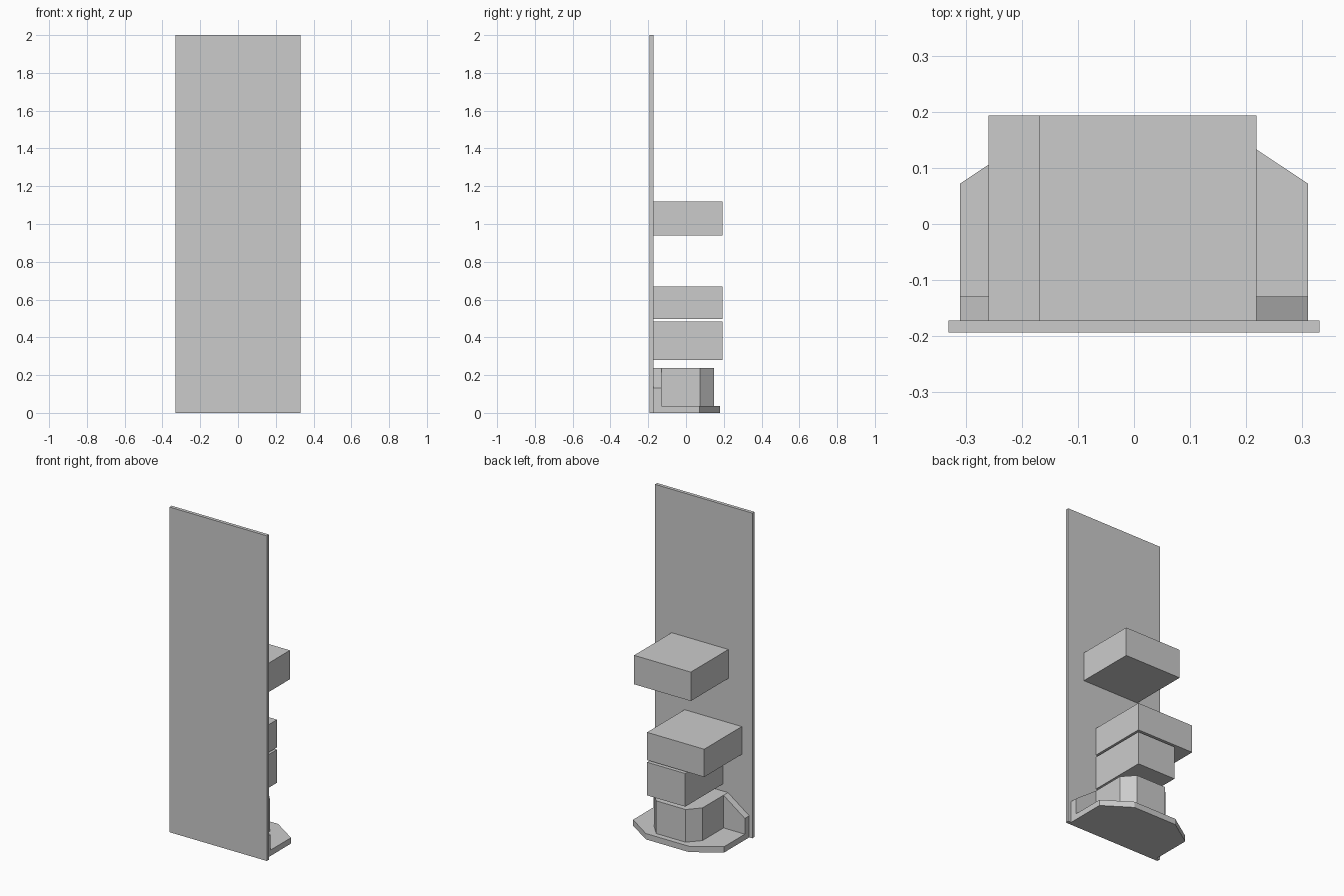
import bpy
import bmesh

cube = bpy.data.objects.get("Cube")
if cube:
    bpy.data.objects.remove(cube, do_unlink=True)

# One plain grey for the whole model
grey = bpy.data.materials.new("plain_grey")
grey.use_nodes = True
colour = (0.6, 0.6, 0.6, 1)
grey.diffuse_color = colour
grey.node_tree.nodes["Principled BSDF"].inputs["Base Color"].default_value = colour


def extrude(name, outline, offset):
    """Flat outline pushed along an offset vector into a solid."""
    bm = bmesh.new()
    face = bm.faces.new([bm.verts.new(p) for p in outline])
    result = bmesh.ops.extrude_face_region(bm, geom=[face], use_keep_orig=True)
    verts = [g for g in result["geom"] if isinstance(g, bmesh.types.BMVert)]
    bmesh.ops.translate(bm, verts=verts, vec=offset)
    bmesh.ops.recalc_face_normals(bm, faces=bm.faces)
    mesh = bpy.data.meshes.new(name)
    bm.to_mesh(mesh)
    bm.free()
    mesh.materials.append(grey)
    obj = bpy.data.objects.new(name, mesh)
    bpy.context.collection.objects.link(obj)
    return obj


def mirrored(half):
    """Complete a half outline across the centre line."""
    return half + [(-a, b) for a, b in reversed(half)]


def slab(name, outline, z0, z1):
    return extrude(name, [(x, y, z0) for x, y in outline], (0, 0, z1 - z0))


def box(name, x0, x1, y0, y1, z0, z1):
    return slab(name, [(x0, y0), (x1, y0), (x1, y1), (x0, y1)], z0, z1)


FRONT = -0.172   # back surface of the panel
BACK = 0.193

# Tall front panel
box("front_panel", -0.331, 0.331, -0.193, FRONT, 0, 2)

# Three boxes fixed behind the panel
box("upper_box", -0.168, 0.218, FRONT, BACK, 0.94, 1.118)
box("middle_box", -0.259, 0.13, FRONT, BACK, 0.497, 0.668)
box("lower_box", -0.13, 0.13, FRONT, BACK, 0.28, 0.484)

# Foot plate with clipped rear corners
foot = mirrored([(0.31, FRONT), (0.31, 0.072), (0.147, 0.18)])
slab("foot_plate", foot, 0, 0.036)

# Upright bracket against the panel with sloping shoulders
bracket = mirrored([(0.31, 0.036), (0.31, 0.133), (0.165, 0.237)])
extrude("bracket", [(x, FRONT, z) for x, z in bracket], (0, -0.129 - FRONT, 0))

# Chamfered block standing on the foot plate
block = mirrored([(0.165, -0.129), (0.165, 0.075), (0.1, 0.147)])
slab("foot_block", block, 0.036, 0.237)
